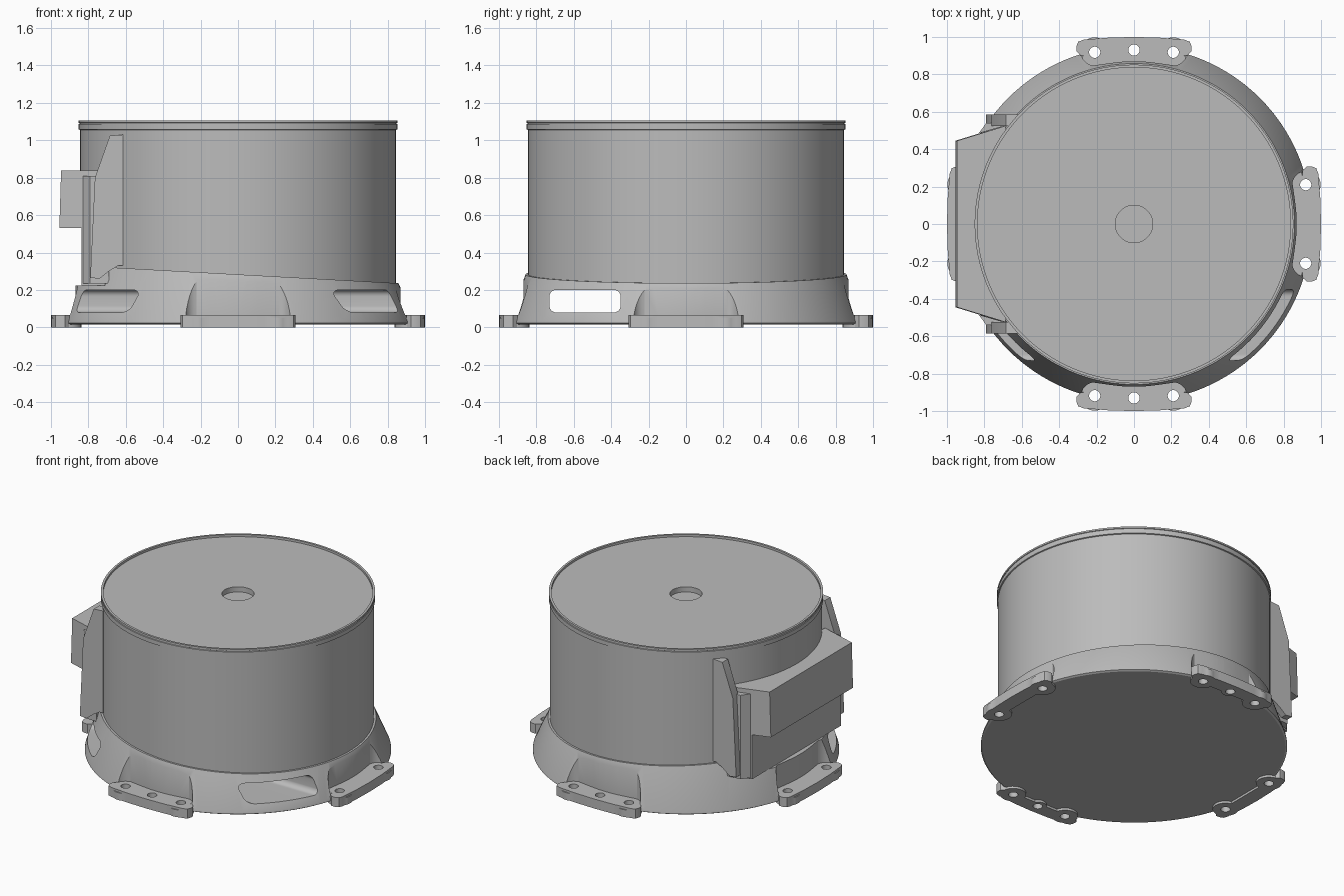
import bpy, bmesh, math
from mathutils import Matrix, Vector

cube = bpy.data.objects.get("Cube")
if cube:
    bpy.data.objects.remove(cube, do_unlink=True)

GREY = 0.5
SEG = 128
mat = bpy.data.materials.new("plain grey")
mat.use_nodes = True
mat.diffuse_color = (GREY, GREY, GREY, 1)
mat.node_tree.nodes["Principled BSDF"].inputs["Base Color"].default_value = (GREY, GREY, GREY, 1)


def finish(name, bm):
    bmesh.ops.recalc_face_normals(bm, faces=bm.faces)
    mesh = bpy.data.meshes.new(name)
    bm.to_mesh(mesh)
    bm.free()
    mesh.materials.append(mat)
    obj = bpy.data.objects.new(name, mesh)
    bpy.context.collection.objects.link(obj)
    return obj


def prism(name, points, low, high, axis="z", turn=0):
    """Extrude a flat outline along z, x or y, then turn it about z."""
    place = {"z": lambda a, b, h: (a, b, h),
             "x": lambda a, b, h: (h, a, b),
             "y": lambda a, b, h: (a, h, b)}[axis]
    bm = bmesh.new()
    rings = [[bm.verts.new(place(a, b, h)) for a, b in points] for h in (low, high)]
    n = len(points)
    for ring in rings:
        bm.faces.new(ring)
    for i in range(n):
        j = (i + 1) % n
        bm.faces.new((rings[0][i], rings[0][j], rings[1][j], rings[1][i]))
    bm.transform(Matrix.Rotation(turn, 4, "Z"))
    return finish(name, bm)


def revolve(name, profile, tilt=0):
    """Spin (radius, z) points about z; tilt slopes the last ring along x."""
    bm = bmesh.new()
    rings = []
    for k, (r, z) in enumerate(profile):
        slope = tilt if k == len(profile) - 1 else 0
        ring = []
        for i in range(SEG):
            a = math.tau * i / SEG
            x, y = r * math.cos(a), r * math.sin(a)
            ring.append(bm.verts.new((x, y, z + slope * x)))
        rings.append(ring)
    for low, high in zip(rings, rings[1:]):
        for i in range(SEG):
            j = (i + 1) % SEG
            bm.faces.new((low[i], low[j], high[j], high[i]))
    bm.faces.new(rings[0])
    bm.faces.new(rings[-1])
    return finish(name, bm)


def circle(cx, cy, r, n=32):
    return [(cx + r * math.cos(math.tau * i / n), cy + r * math.sin(math.tau * i / n))
            for i in range(n)]


def arc(cx, cy, r, start, end, n=8):
    angles = [math.radians(start + (end - start) * i / n) for i in range(n + 1)]
    return [(cx + r * math.cos(a), cy + r * math.sin(a)) for a in angles]


def rect(x0, x1, y0, y1):
    return [(x0, y0), (x1, y0), (x1, y1), (x0, y1)]


def combine(obj, other, operation="DIFFERENCE"):
    other.hide_render = True
    mod = obj.modifiers.new("combine", "BOOLEAN")
    mod.operation, mod.solver, mod.object = operation, "EXACT", other
    bpy.context.view_layer.objects.active = obj
    bpy.ops.object.modifier_apply(modifier=mod.name)
    bpy.data.objects.remove(other, do_unlink=True)


# Drum with a recessed lid, rim lip and centre dimple
drum = revolve("drum", [
    (0.845, 0.21), (0.845, 1.055), (0.852, 1.058), (0.852, 1.086), (0.848, 1.088),
    (0.848, 1.092), (0.852, 1.094), (0.852, 1.105), (0.837, 1.105), (0.837, 1.09),
    (0.1, 1.09), (0.1, 1.055)])
combine(drum, prism("drum_flat", rect(-1, -0.836, -0.6, 0.6), 0.1, 0.53))

# Flared skirt with a sloping upper edge
skirt = revolve("skirt", [(0.94, 0.015), (0.952, 0.022), (0.95, 0.035), (0.858, 0.283)], tilt=-0.055)
combine(skirt, prism("connector_notch", rect(-1.1, -0.71, -0.62, 0.62), 0.225, 0.6))

# Rounded slot running right through the skirt
r = 0.035
slot = (arc(-0.35 - r, 0.2 - r, r, 0, 90) + arc(-0.73 + r, 0.2 - r, r, 90, 180)
        + arc(-0.73 + r, 0.08 + r, r, 180, 270) + arc(-0.35 - r, 0.08 + r, r, 270, 360))
combine(skirt, prism("slot", slot, -1.2, 1.2, "x"))

# Mounting pockets and flanges on all four sides
half_pocket = [(0.285, -1.1)] + arc(0.205, -0.925, 0.08, 0, 78) \
    + [(0.15, -0.857), (0.1, -0.864), (0.05, -0.869)]
half_plate = [(0.285, -0.9), (0.308, -0.925), (0.308, -0.95), (0.298, -0.975),
              (0.27, -0.985), (0.14, -0.996)]


def mirrored(half, middle):
    return half + [(0, middle)] + [(-x, y) for x, y in reversed(half)]


sides = ("front", "left", "back", "right")
for k, side in enumerate(sides):
    turn = k * math.pi / 2
    combine(skirt, prism("pocket", mirrored(half_pocket, -0.87), 0.065, 0.6, turn=turn))
    flange = prism(side + "_flange", mirrored(half_plate, -1.0), 0, 0.065, turn=turn)
    holes = [(-0.21, -0.918), (0.21, -0.918)]
    if k % 2 == 0:
        holes.append((0, -0.93))
    for hx, hy in holes:
        radius = 0.08 if hx else 0.055
        combine(flange, prism("boss", circle(hx, hy, radius), 0, 0.05, turn=turn), "UNION")
    for hx, hy in holes:
        for target in (flange, skirt):
            combine(target, prism("bolt_hole", circle(hx, hy, 0.03), -0.1, 0.2, turn=turn))

# Connector housing on the right side
housing = [(-0.95, -0.445), (-0.69, -0.525), (-0.69, 0.525), (-0.95, 0.445)]
block = prism("connector_block", housing, 0.53, 0.838)
for v in block.data.vertices:
    v.co.x += 0.03 * (v.co.z - 0.7)
prism("connector_lower_panel",
      [(-0.838, -0.48), (-0.69, -0.525), (-0.69, 0.525), (-0.838, 0.48)], 0.225, 0.535)

# Side brackets holding the housing
bracket = [(-0.615, 1.03), (-0.685, 1.025), (-0.765, 0.8), (-0.79, 0.265), (-0.74, 0.26),
           (-0.69, 0.3), (-0.64, 0.33), (-0.615, 0.33)]
for name, s in (("front_bracket", -1), ("back_bracket", 1)):
    prism(name, bracket, s * 0.525, s * 0.585, "y")
    web = [(-0.83, s * 0.485), (-0.69, s * 0.525), (-0.69, s * 0.545), (-0.79, s * 0.54)]
    prism(name + "_web", web, 0.235, 0.81)

# Smooth curved walls and keep crisp edges
for obj in bpy.context.scene.objects:
    if obj.type == "MESH":
        bpy.ops.object.select_all(action="DESELECT")
        obj.select_set(True)
        bpy.context.view_layer.objects.active = obj
        bpy.ops.object.shade_smooth_by_angle(angle=math.radians(25))
